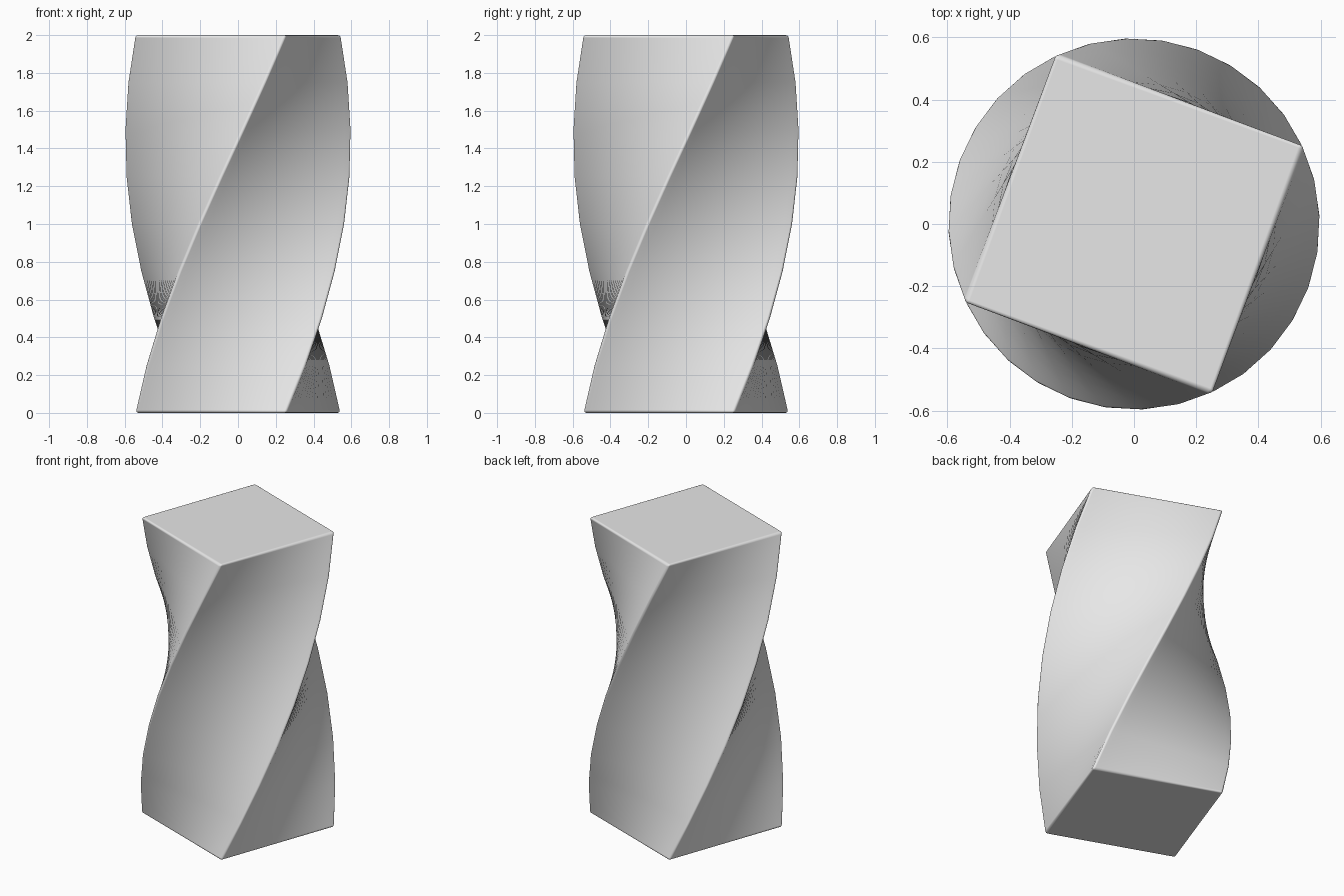
import bpy, bmesh, math

if "Cube" in bpy.data.objects:
    bpy.data.objects.remove(bpy.data.objects["Cube"])

RADIUS = 0.603            # centre to corner
HEIGHT = 2.0
ROWS, COLS = 8, 16        # twist steps, divisions across each side
START, TWIST = math.radians(25), math.radians(90)


def ring(bm, z):
    """One square outline of the column, turned according to its height."""
    a0 = START + TWIST * z / HEIGHT
    corners = [(RADIUS * math.cos(a0 + k * math.pi / 2),
                RADIUS * math.sin(a0 + k * math.pi / 2)) for k in range(4)]
    verts = []
    for k in range(4):
        (ax, ay), (bx, by) = corners[k], corners[(k + 1) % 4]
        for i in range(COLS):
            t = i / COLS
            verts.append(bm.verts.new((ax + (bx - ax) * t, ay + (by - ay) * t, z)))
    return verts


# Twisted square column
bm = bmesh.new()
rings = [ring(bm, HEIGHT * r / ROWS) for r in range(ROWS + 1)]
n = 4 * COLS
for lo, hi in zip(rings, rings[1:]):
    for i in range(n):
        j = (i + 1) % n
        bm.faces.new((lo[i], lo[j], hi[j], hi[i]))
bm.faces.new(rings[0][::-1])
bm.faces.new(rings[-1])
for f in bm.faces:
    f.smooth = True
mesh = bpy.data.meshes.new("twisted_column")
bm.to_mesh(mesh)
bm.free()

column = bpy.data.objects.new("twisted_column", mesh)
bpy.context.collection.objects.link(column)

# Softened edges
bevel = column.modifiers.new("soft_edges", 'BEVEL')
bevel.width = 0.015
bevel.segments = 3
bevel.limit_method = 'ANGLE'
bevel.angle_limit = math.radians(40)
bevel.harden_normals = True

# Plain grey
grey = bpy.data.materials.new("light grey")
grey.diffuse_color = (0.8, 0.8, 0.8, 1.0)
grey.use_nodes = True
grey.node_tree.nodes["Principled BSDF"].inputs["Base Color"].default_value = grey.diffuse_color
mesh.materials.append(grey)
